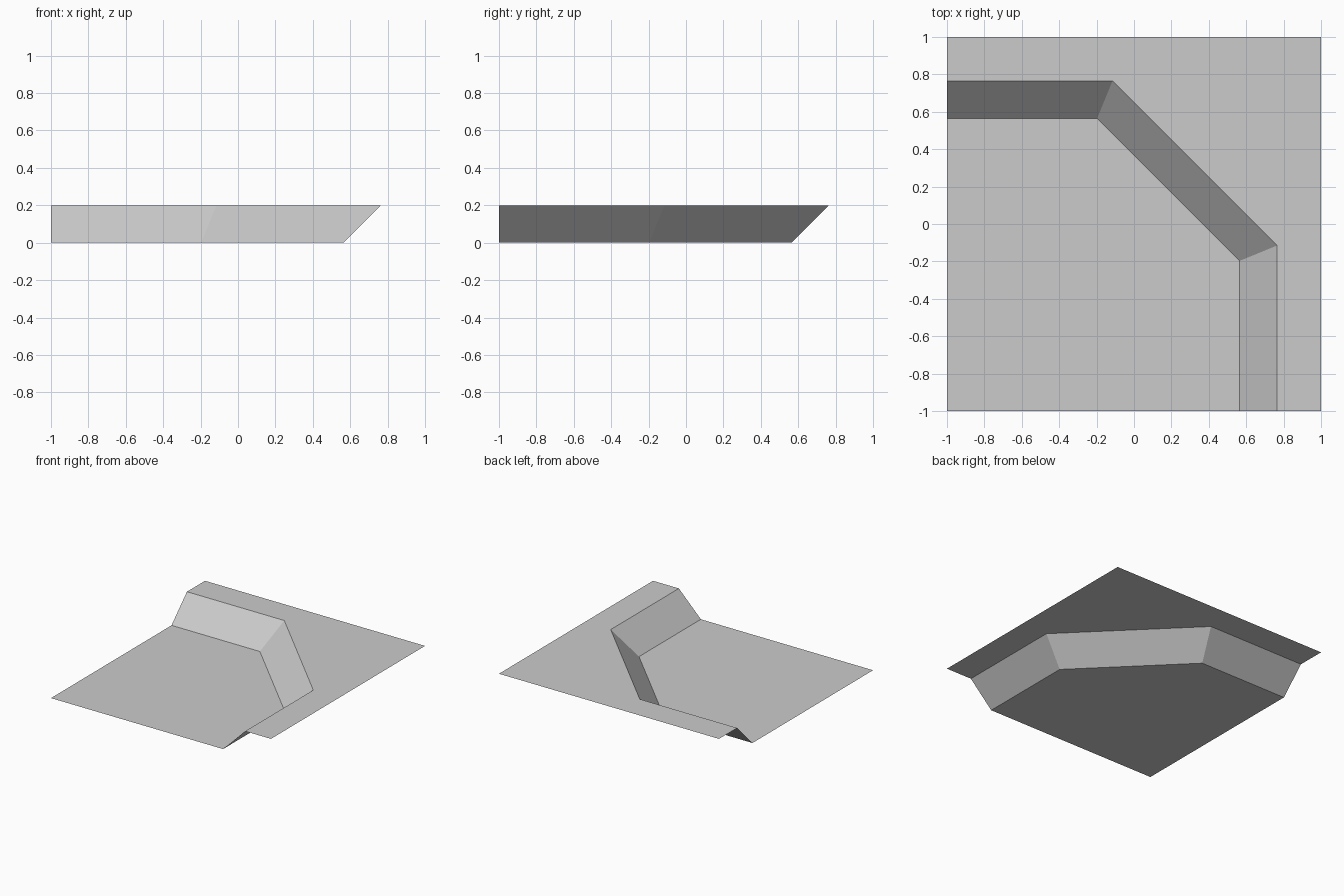
import bpy
import bmesh

cube = bpy.data.objects.get("Cube")
if cube:
    bpy.data.objects.remove(cube, do_unlink=True)

HEIGHT = 0.2

grey = bpy.data.materials.new("light_grey")
grey.use_nodes = True
grey.diffuse_color = (0.6, 0.6, 0.6, 1)
grey.node_tree.nodes["Principled BSDF"].inputs["Base Color"].default_value = grey.diffuse_color


def chamfered_path(edge, corner):
    """Path around the back left corner, symmetric about the diagonal."""
    half = [(-1, edge), (corner, edge)]
    return half + [(y, x) for x, y in reversed(half)]


bm = bmesh.new()


def ring(points, z):
    return [bm.verts.new((x, y, z)) for x, y in points]


# Foot and top lines of the bank
foot = ring(chamfered_path(0.565, -0.197), 0)
crest = ring(chamfered_path(0.765, -0.115), HEIGHT)

# Low ground inside the corner
bm.faces.new(ring([(-1, -1)], 0) + foot[::-1])

# Three sloping sides of the bank
for i in range(len(foot) - 1):
    bm.faces.new((foot[i], foot[i + 1], crest[i + 1], crest[i]))

# Raised ledge around the outside
bm.faces.new(crest + ring([(1, -1), (1, 1), (-1, 1)], HEIGHT))

mesh = bpy.data.meshes.new("terrain_corner")
bm.to_mesh(mesh)
bm.free()
mesh.materials.append(grey)
terrain = bpy.data.objects.new("terrain_corner", mesh)
bpy.context.collection.objects.link(terrain)
